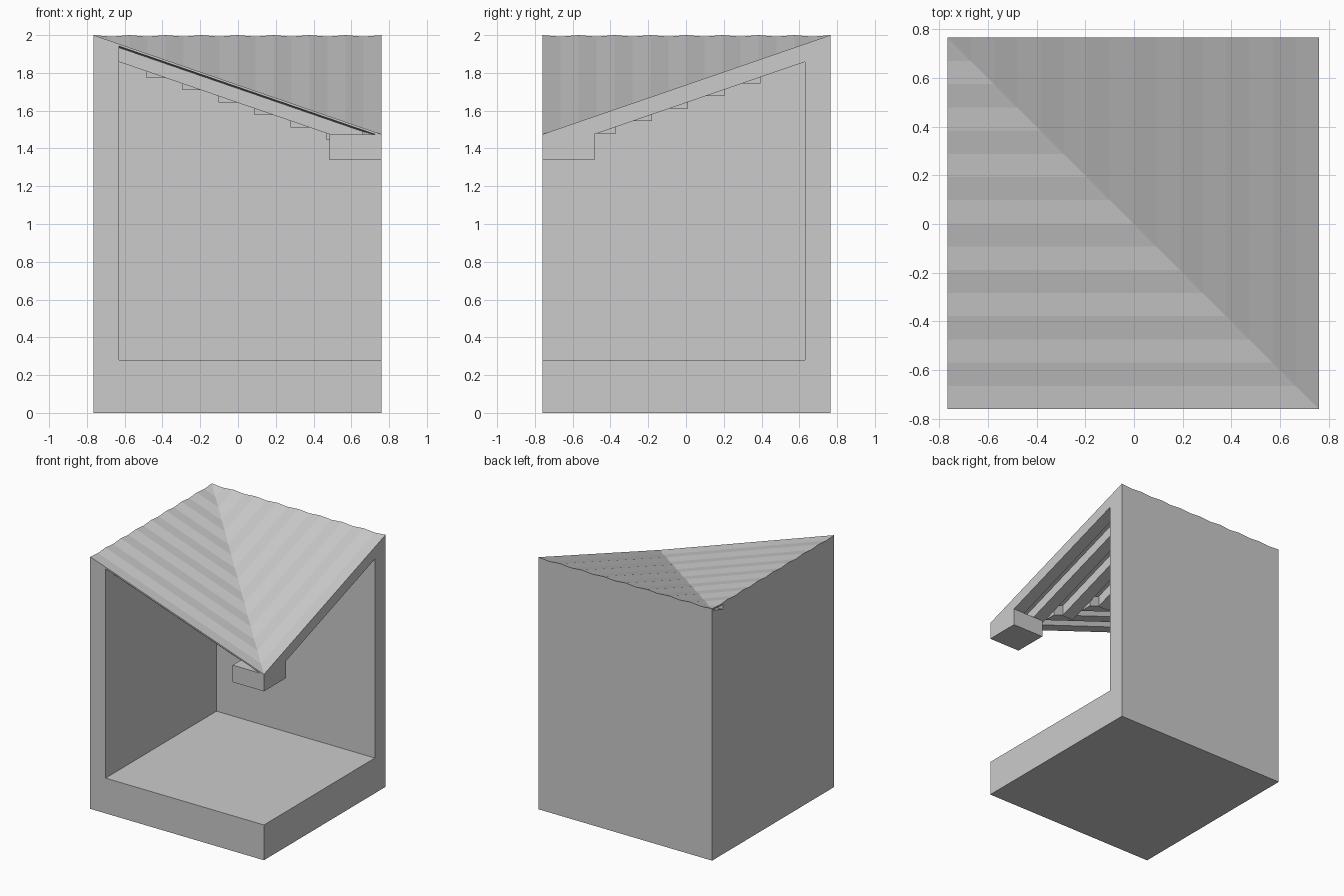
import bpy, bmesh, math

if "Cube" in bpy.data.objects:
    bpy.data.objects.remove(bpy.data.objects["Cube"])

LO, HI = -0.76, 0.765          # extent along a slope direction
WALL, FLOOR = 0.63, 0.28
THICK = 0.012                  # roof sheet thickness
PITCH = (HI - LO) / 8          # corrugation and rafter spacing


def slope(u):
    return 1.475 + (u - LO) * 0.525 / (HI - LO)


def make(name, verts, faces):
    bm = bmesh.new()
    vs = [bm.verts.new(v) for v in verts]
    for f in faces:
        bm.faces.new([vs[i] for i in f])
    bmesh.ops.recalc_face_normals(bm, faces=bm.faces)
    mesh = bpy.data.meshes.new(name)
    bm.to_mesh(mesh)
    bm.free()
    ob = bpy.data.objects.new(name, mesh)
    bpy.context.collection.objects.link(ob)
    return ob


def place(u, v, z, side):
    # "back" slopes along y; "left" is its reflection across the valley line
    return (v, u, z) if side == "back" else (-u, -v, z)


def prism(name, profile, v0, v1, side="back"):
    n = len(profile)
    verts = [place(u, v, z, side) for v in (v0, v1) for u, z in profile]
    faces = [range(n), range(n, 2 * n)]
    faces += [(i, (i + 1) % n, (i + 1) % n + n, i + n) for i in range(n)]
    return make(name, verts, faces)


# floor slab
prism("floor", [(LO, 0), (HI, 0), (HI, FLOOR), (LO, FLOOR)], -HI, -LO)

# two walls with tops following the roof
wall = [(WALL, FLOOR), (HI, FLOOR), (HI, slope(HI) - THICK), (WALL, slope(WALL) - THICK)]
prism("back_wall", wall, -HI, -LO)
prism("left_wall", wall, -WALL, -LO, "left")

# hanging corner block
prism("corner_block", [(LO, 1.34), (-0.485, 1.34), (-0.485, 1.475), (LO, 1.475)], 0.485, 0.76)

# rafters under both slopes, ending at the valley
for side, start in (("back", 0.66), ("left", 0.56)):
    for k in range(7):
        v = start - k * PITCH
        if v < -0.55:
            continue
        u = max(LO, -v - 0.1)
        top, bottom = THICK, 0.095
        prism(f"{side}_rafter_{k}", [(u, slope(u) - bottom), (WALL, slope(WALL) - bottom),
                                     (WALL, slope(WALL) - top), (u, slope(u) - top)],
              v, v + 0.1, side)

# corrugated valley roof
N = 32
verts, faces = [], []
for i in range(N + 1):
    t = -HI + (HI - LO) * i / N
    dip = 0.004 * (1 - math.cos(2 * math.pi * i / 4))
    verts += [(t, HI, 2 - dip), (t, -t, slope(-t) - dip), (-HI, -t, 2 - dip)]
for i in range(N):
    a, b = 3 * i, 3 * i + 3
    for j in (0, 1):
        faces.append((a + j, a + j + 1, b + j + 1, b + j))
roof = make("roof", verts, faces)
# the first strip collapses to the ridge corner, so merge it, then thicken downward
bm = bmesh.new()
bm.from_mesh(roof.data)
bmesh.ops.remove_doubles(bm, verts=bm.verts, dist=1e-5)
ret = bmesh.ops.extrude_face_region(bm, geom=bm.faces[:], use_keep_orig=True)
low = [g for g in ret["geom"] if isinstance(g, bmesh.types.BMVert)]
bmesh.ops.translate(bm, verts=low, vec=(0, 0, -THICK))
bmesh.ops.recalc_face_normals(bm, faces=bm.faces)
bm.to_mesh(roof.data)
bm.free()
